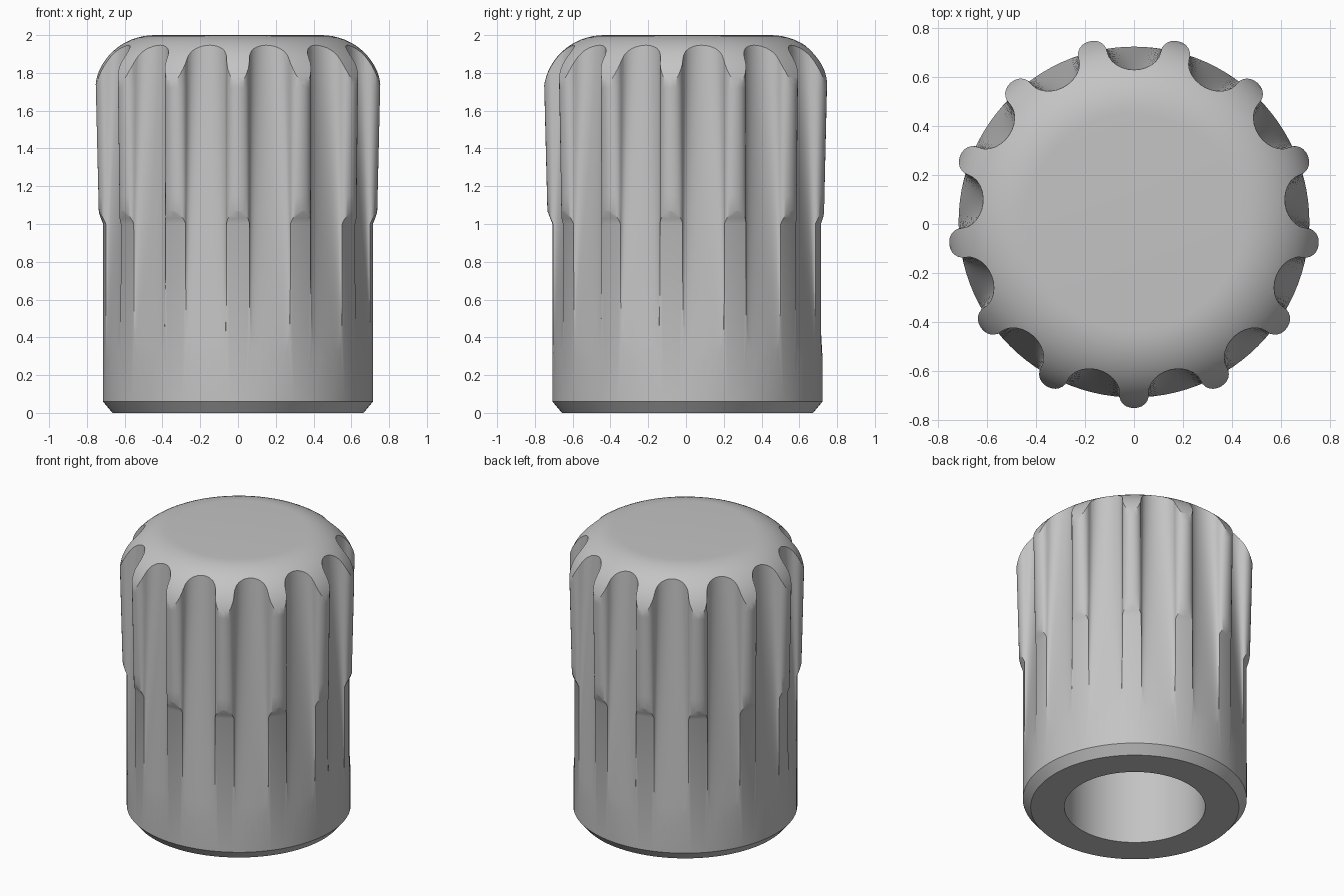
import bpy, bmesh
from math import sin, cos, pi, sqrt

cube = bpy.data.objects.get("Cube")
if cube:
    bpy.data.objects.remove(cube, do_unlink=True)

RIBS = 13
SHIFT_Y = 0.008
SECTOR = 2 * pi / RIBS

grey = bpy.data.materials.new("plain_grey")
grey.use_nodes = True
colour = (0.55, 0.55, 0.55, 1)
grey.diffuse_color = colour
grey.node_tree.nodes["Principled BSDF"].inputs["Base Color"].default_value = colour


def make_object(name, bm):
    bmesh.ops.recalc_face_normals(bm, faces=bm.faces)
    mesh = bpy.data.meshes.new(name)
    bm.to_mesh(mesh)
    bm.free()
    mesh.materials.append(grey)
    obj = bpy.data.objects.new(name, mesh)
    bpy.context.collection.objects.link(obj)
    return obj


def loft(bm, rings):
    """Join closed rings of points with quads."""
    loops = [[bm.verts.new(p) for p in ring] for ring in rings]
    for low, high in zip(loops, loops[1:]):
        for i in range(len(low)):
            j = (i + 1) % len(low)
            bm.faces.new((low[i], low[j], high[j], high[i]))
    return loops


def ribbed_section(z):
    """Round ribs and scooped flutes that fade out towards the base."""
    t = max(0, (z - 0.2) / 1.75)
    edge = 0.72 - 0.02 * t
    rib_height = 0.064 * t
    flute_depth = 0.08 * t
    half_rib = 0.06 / 0.70
    half_flute = SECTOR / 2 - half_rib
    steps = 12
    points = []
    for k in range(RIBS):
        middle = -pi / 2 + k * SECTOR
        for centre, half, height in ((middle, half_rib, rib_height),
                                     (middle + SECTOR / 2, half_flute, -flute_depth)):
            for i in range(steps):
                u = -cos(pi * i / steps)
                a = centre + u * half
                r = edge + height * sqrt(max(0, 1 - u * u))
                points.append((r * cos(a), r * sin(a) + SHIFT_Y, z))
    return points


# Fluted grip
bm = bmesh.new()
heights = [-0.1, 0.2] + [0.2 + 0.19 * i for i in range(1, 11)] + [2.2]
loops = loft(bm, [ribbed_section(z) for z in heights])
bm.faces.new(loops[0])
bm.faces.new(loops[-1])
grip = make_object("fluted_knob", bm)

# Turned envelope: blind bore, chamfered base, stepped skirt, domed top
profile = [(0.45, 1.4), (0.45, 0), (0.665, 0), (0.715, 0.06), (0.715, 1.0),
           (0.727, 1.03), (0.74, 1.065), (0.747, 1.09)]
profile += [(0.44 + 0.322 * cos(a), 1.69 + 0.31 * sin(a))
            for a in (pi / 2 * i / 16 for i in range(17))]
SIDES = 104
bm = bmesh.new()
loops = loft(bm, [[(r * cos(2 * pi * i / SIDES), r * sin(2 * pi * i / SIDES) + SHIFT_Y, z)
                   for i in range(SIDES)] for r, z in profile])
bm.faces.new(loops[0])
bm.faces.new(loops[-1])
envelope = make_object("turning_envelope", bm)
envelope.hide_render = True

# Trim the grip to the envelope
trim = grip.modifiers.new("trim", 'BOOLEAN')
trim.operation = 'INTERSECT'
trim.solver = 'EXACT'
trim.object = envelope
bpy.ops.object.select_all(action='DESELECT')
grip.select_set(True)
bpy.context.view_layer.objects.active = grip
bpy.ops.object.modifier_apply(modifier=trim.name)
bpy.data.objects.remove(envelope, do_unlink=True)
bpy.ops.object.shade_smooth_by_angle(angle=pi / 6)
